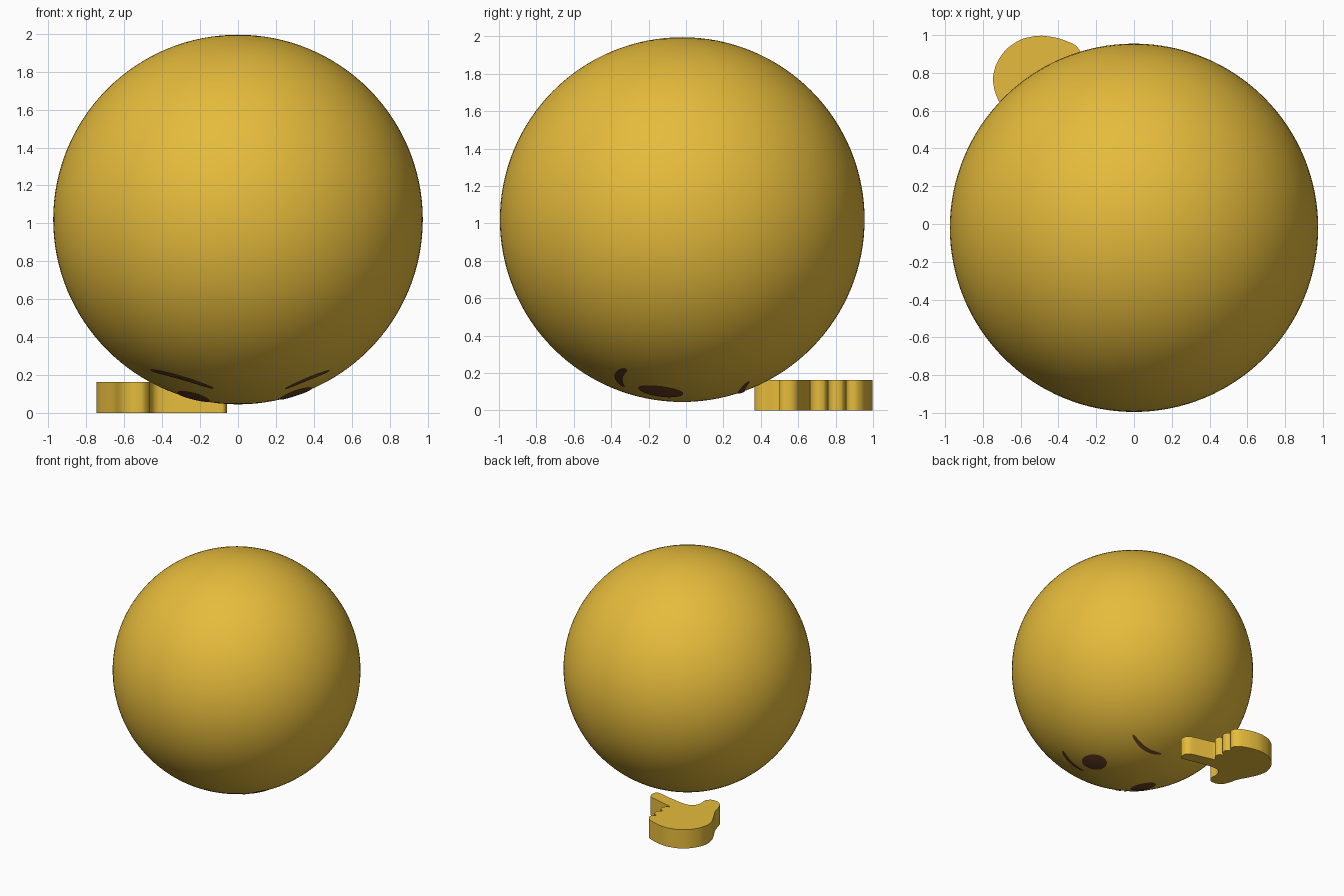
import bpy, bmesh, math

if "Cube" in bpy.data.objects:
    bpy.data.objects.remove(bpy.data.objects["Cube"])

R, CY, CZ = 0.975, -0.02, 1.02   # head radius and centre


def material(name, rgb):
    m = bpy.data.materials.new(name)
    m.diffuse_color = (*rgb, 1)
    m.use_nodes = True
    m.node_tree.nodes["Principled BSDF"].inputs["Base Color"].default_value = m.diffuse_color
    return m


yellow = material("warm yellow", (0.79, 0.50, 0.045))
brown = material("dark brown", (0.15, 0.055, 0.018))


def add_object(name, bm, mat):
    bmesh.ops.recalc_face_normals(bm, faces=bm.faces)
    me = bpy.data.meshes.new(name)
    bm.to_mesh(me)
    bm.free()
    me.materials.append(mat)
    ob = bpy.data.objects.new(name, me)
    bpy.context.collection.objects.link(ob)
    bpy.context.view_layer.objects.active = ob
    bpy.ops.object.select_all(action='DESELECT')
    ob.select_set(True)
    bpy.ops.object.shade_smooth_by_angle(angle=math.radians(35))
    return ob


def drape(x, y, lift=0.004):
    # point on the underside of the head above plan position x, y
    return (x, y, CZ - math.sqrt((R + lift) ** 2 - x * x - (y - CY) ** 2))


def thin_plate(name, bm):
    # make sure the painted plate faces down, away from the head
    ob = add_object(name, bm, brown)
    if ob.data.polygons[0].normal.z > 0:
        ob.data.flip_normals()
    return ob


def eye(name, cx, cy, rx, ry, n=40, rings=4):
    bm = bmesh.new()
    centre = bm.verts.new(drape(cx, cy))
    prev = None
    for k in range(1, rings + 1):
        s = k / rings
        ring = [bm.verts.new(drape(cx + rx * s * math.cos(2 * math.pi * i / n),
                                   cy + ry * s * math.sin(2 * math.pi * i / n)))
                for i in range(n)]
        for i in range(n):
            j = (i + 1) % n
            if prev:
                bm.faces.new((prev[i], ring[i], ring[j], prev[j]))
            else:
                bm.faces.new((centre, ring[i], ring[j]))
        prev = ring
    thin_plate(name, bm)


def stroke(name, a, mid, b, half, n=28):
    # curved tapering stroke passing through a, mid and b
    c = [2 * mid[i] - 0.5 * (a[i] + b[i]) for i in (0, 1)]
    bm = bmesh.new()
    prev = None
    for k in range(n + 1):
        t = k / n
        x, y = [(1 - t) ** 2 * a[i] + 2 * t * (1 - t) * c[i] + t * t * b[i] for i in (0, 1)]
        dx, dy = [(1 - t) * (c[i] - a[i]) + t * (b[i] - c[i]) for i in (0, 1)]
        d = math.hypot(dx, dy)
        w = half * (0.3 + 0.7 * math.sqrt(max(0, 1 - (2 * t - 1) ** 2)))
        nx, ny = -dy / d * w, dx / d * w
        row = [bm.verts.new(drape(x + nx * s, y + ny * s)) for s in (-1, 0, 1)]
        if prev:
            for i in (0, 1):
                bm.faces.new((prev[i], prev[i + 1], row[i + 1], row[i]))
        prev = row
    thin_plate(name, bm)


# head
bm = bmesh.new()
bmesh.ops.create_uvsphere(bm, u_segments=128, v_segments=64, radius=R)
bmesh.ops.translate(bm, verts=bm.verts, vec=(0, CY, CZ))
add_object("head", bm, yellow)

# face details on the underside
eye("left_eye", -0.235, -0.165, 0.085, 0.12)
eye("right_eye", 0.305, -0.135, 0.085, 0.12)
stroke("left_brow", (-0.46, -0.36), (-0.30, -0.435), (-0.13, -0.405), 0.021)
stroke("right_brow", (0.25, -0.335), (0.37, -0.36), (0.48, -0.32), 0.021)
stroke("mouth", (-0.02, 0.315), (0.13, 0.295), (0.29, 0.335), 0.018)

# hand: flat slab with pointing finger, three curled fingers, fist and thumb
outline = [(-0.08, 0.495), (-0.06, 0.52), (-0.058, 0.565), (-0.08, 0.60), (-0.2, 0.63),
           (-0.32, 0.66), (-0.28, 0.68), (-0.265, 0.71), (-0.275, 0.745), (-0.315, 0.76),
           (-0.28, 0.775), (-0.27, 0.81), (-0.28, 0.84), (-0.32, 0.855),
           (-0.285, 0.87), (-0.28, 0.91), (-0.31, 0.95), (-0.40, 0.985), (-0.50, 1.0),
           (-0.60, 0.98), (-0.68, 0.925), (-0.73, 0.85), (-0.75, 0.77), (-0.735, 0.69),
           (-0.695, 0.61), (-0.65, 0.53), (-0.63, 0.45), (-0.61, 0.40), (-0.56, 0.365),
           (-0.50, 0.365), (-0.465, 0.405), (-0.475, 0.48), (-0.44, 0.545), (-0.36, 0.555),
           (-0.2, 0.525)]


def rounded(pts, passes=2):
    # corner cutting for a smooth outline
    for _ in range(passes):
        out = []
        for p, q in zip(pts, pts[1:] + pts[:1]):
            out += [(p[0] * 0.8 + q[0] * 0.2, p[1] * 0.8 + q[1] * 0.2),
                    (p[0] * 0.2 + q[0] * 0.8, p[1] * 0.2 + q[1] * 0.8)]
        pts = out
    return pts


bm = bmesh.new()
base = bm.faces.new([bm.verts.new((x, y, 0)) for x, y in rounded(outline)])
top = bmesh.ops.extrude_face_region(bm, geom=[base], use_keep_orig=True)
bmesh.ops.translate(bm, vec=(0, 0, 0.163),
                    verts=[v for v in top["geom"] if isinstance(v, bmesh.types.BMVert)])
bmesh.ops.triangulate(bm, faces=[f for f in bm.faces if len(f.verts) > 4])
add_object("hand", bm, yellow)
